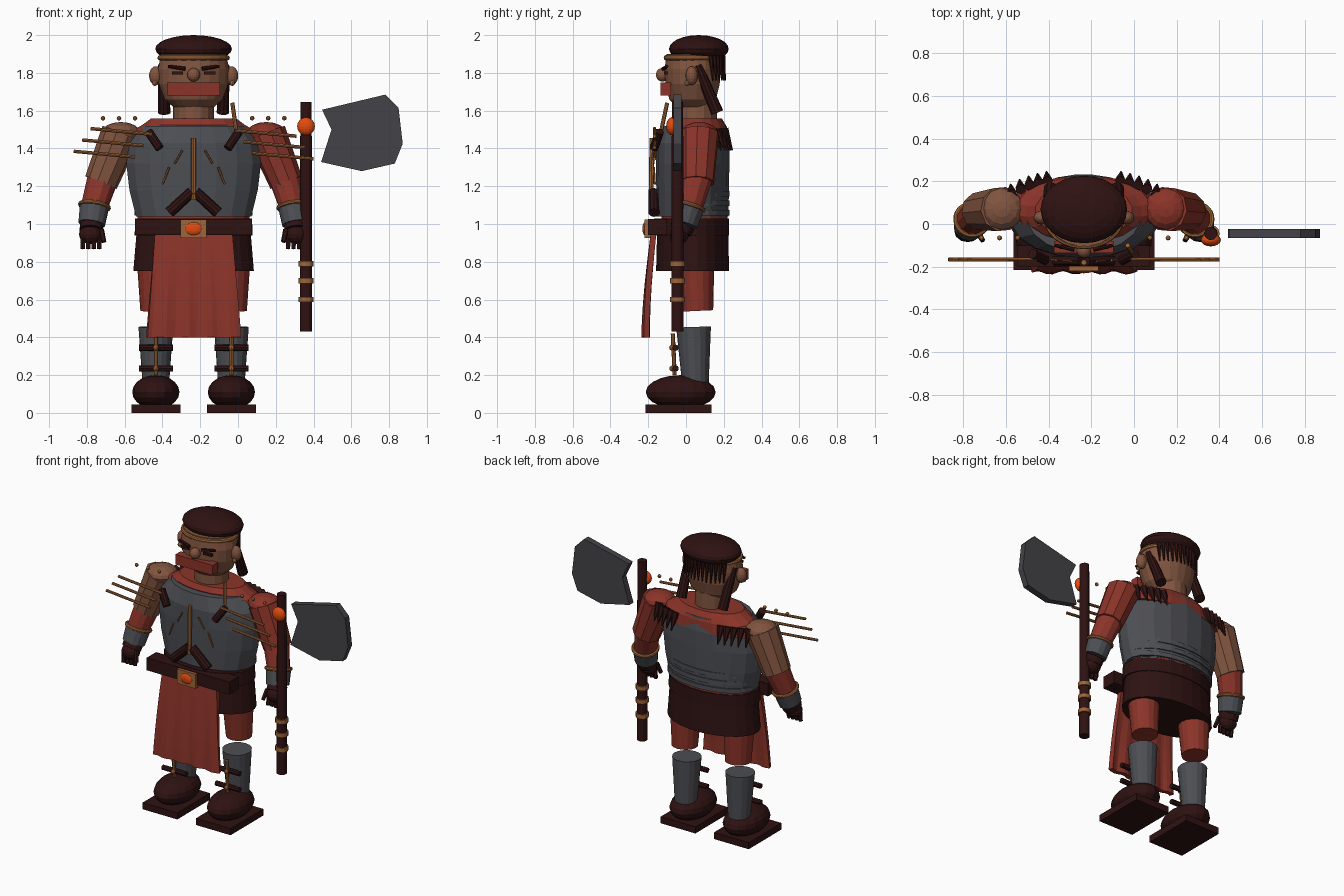
import bpy, bmesh, math
from mathutils import Vector, Matrix

if "Cube" in bpy.data.objects:
    bpy.data.objects.remove(bpy.data.objects["Cube"], do_unlink=True)

CX = -0.235  # centre line of the body


def material(name, rgb):
    m = bpy.data.materials.new(name)
    m.use_nodes = True
    m.diffuse_color = (*rgb, 1)
    m.node_tree.nodes["Principled BSDF"].inputs["Base Color"].default_value = (*rgb, 1)
    return m


LEATHER = material("dark leather", (0.028, 0.006, 0.006))
STEEL = material("steel", (0.075, 0.077, 0.088))
BLADE = material("blade steel", (0.056, 0.056, 0.066))
RED = material("red cloth", (0.26, 0.034, 0.022))
SKIN = material("skin", (0.22, 0.09, 0.05))
BRASS = material("brass", (0.34, 0.13, 0.04))
GEM = material("orange gem", (0.75, 0.07, 0.005))


def finish(name, bm, mat):
    bmesh.ops.recalc_face_normals(bm, faces=bm.faces)
    me = bpy.data.meshes.new(name)
    bm.to_mesh(me)
    bm.free()
    me.materials.append(mat)
    ob = bpy.data.objects.new(name, me)
    bpy.context.collection.objects.link(ob)
    return ob


def box(name, c, size, mat):
    bm = bmesh.new()
    bmesh.ops.create_cube(bm, size=1, matrix=Matrix.LocRotScale(Vector(c), None, Vector(size)))
    return finish(name, bm, mat)


def ball(name, c, r, mat, u=16, v=10):
    bm = bmesh.new()
    bmesh.ops.create_uvsphere(bm, u_segments=u, v_segments=v, radius=1,
                              matrix=Matrix.LocRotScale(Vector(c), None, Vector(r)))
    return finish(name, bm, mat)


def rod(name, p, q, r1, r2, mat, sides=12):
    p, q = Vector(p), Vector(q)
    rot = (q - p).to_track_quat('Z', 'Y').to_matrix().to_4x4()
    bm = bmesh.new()
    bmesh.ops.create_cone(bm, cap_ends=True, segments=sides, radius1=r1, radius2=r2,
                          depth=(q - p).length, matrix=Matrix.Translation((p + q) / 2) @ rot)
    return finish(name, bm, mat)


def loft(name, rings, mat, sides=16):
    """Stack elliptical rings given as (x, y, z, rx, ry)."""
    bm = bmesh.new()
    loops = []
    for x, y, z, rx, ry in rings:
        angles = [2 * math.pi * (i + 0.5) / sides for i in range(sides)]
        loops.append([bm.verts.new((x + rx * math.cos(a), y + ry * math.sin(a), z)) for a in angles])
    for a, b in zip(loops, loops[1:]):
        for i in range(sides):
            j = (i + 1) % sides
            bm.faces.new((a[i], a[j], b[j], b[i]))
    bm.faces.new(loops[0])
    bm.faces.new(loops[-1])
    return finish(name, bm, mat)


def ring(name, c, rx, ry, r, mat, rot=None):
    bpy.ops.mesh.primitive_torus_add(major_segments=24, minor_segments=8, major_radius=1,
                                     minor_radius=r / rx, location=c)
    ob = bpy.context.object
    ob.name = name
    ob.scale = (rx, ry, rx)
    if rot:
        ob.rotation_euler = Vector(rot).to_track_quat('Z', 'Y').to_euler()
    ob.data.materials.append(mat)


# Head
loft("head", [(CX, .04, 1.62, .11, .09), (CX, .035, 1.66, .155, .125), (CX, .035, 1.74, .185, .145),
              (CX, .035, 1.82, .19, .15), (CX, .04, 1.9, .175, .145)], SKIN, 20)
rod("neck", (CX, .055, 1.53), (CX, .055, 1.66), .108, .108, SKIN, 16)
ball("cap", (CX, .068, 1.927), (.203, .158, .073), LEATHER, 24, 12)
ring("headband", (CX, .035, 1.88), .178, .142, .014, BRASS)
ball("nose", (CX, -.125, 1.79), (.034, .034, .036), SKIN)
box("moustache", (CX, -.108, 1.715), (.28, .055, .068), RED)
for s, side in ((1, "left"), (-1, "right")):
    ball(side + "_ear", (CX + s * .2, .03, 1.785), (.036, .032, .05), SKIN)
    ball(side + "_earring", (CX + s * .205, .005, 1.745), (.014, .014, .014), BRASS, 8, 6)
    rod(side + "_brow", (CX + s * .045, -.12, 1.822), (CX + s * .135, -.1, 1.835), .011, .008, LEATHER, 8)
    box(side + "_eye", (CX + s * .085, -.107, 1.8), (.06, .02, .016), LEATHER)
    rod(side + "_braid", (CX + s * .165, .06, 1.84), (CX + s * .155, .165, 1.59), .025, .034, LEATHER, 10)
for i in range(13):
    a = math.radians(35 + i * 110 / 12)
    x, y = CX + .18 * math.cos(a), .045 + .15 * math.sin(a)
    rod("hair_strand", (x, y, 1.89), (x, y + .012, 1.76), .014, .004, LEATHER, 6)

# Torso
loft("breastplate", [(CX, .035, 1.04, .31, .19), (CX, .035, 1.18, .345, .192), (CX, .035, 1.32, .362, .195),
                     (CX, .035, 1.43, .345, .195), (CX, .04, 1.52, .27, .175)], STEEL, 18)
loft("shoulder_cloth", [(CX, .075, 1.43, .355, .152), (CX, .07, 1.5, .32, .15), (CX, .06, 1.525, .275, .15),
                        (CX, .06, 1.558, .23, .13)], RED, 18)
for z in (1.06, 1.11, 1.16):
    loft("back_band", [(CX, .05, z - .015, .315, .183), (CX, .05, z + .015, .315, .183)], STEEL, 24)
loft("waist_sash", [(CX, .045, 1.0, .3, .178), (CX, .045, 1.05, .3, .178)], RED, 20)

# Belt, skirt and apron
loft("skirt", [(CX, .035, .75, .322, .195), (CX, .035, .95, .305, .19)], LEATHER, 24)
loft("belt", [(CX, .03, .94, .315, .2), (CX, .03, 1.03, .312, .2)], LEATHER, 24)
box("belt_front", (CX, -.15, .985), (.62, .1, .085), LEATHER)
box("buckle", (CX, -.2, .975), (.138, .04, .098), BRASS)
ball("buckle_gem", (CX, -.215, .975), (.046, .016, .036), GEM)
bm = bmesh.new()
cols, rows = 20, 6
grid = [[bm.verts.new((CX + (u / cols - .5) * (.41 + .085 * v / rows),
                       -.172 - .042 * math.sin(v / rows * 1.5) + .008 * math.sin(u * 1.3) * v / rows,
                       .95 - .55 * v / rows)) for u in range(cols + 1)] for v in range(rows + 1)]
for v in range(rows):
    for u in range(cols):
        bm.faces.new((grid[v][u], grid[v + 1][u], grid[v + 1][u + 1], grid[v][u + 1]))
apron = finish("apron", bm, RED)
solid = apron.modifiers.new("thickness", 'SOLIDIFY')
solid.thickness, solid.offset = .03, 0

# Legs and arms
for s, side in ((1, "left"), (-1, "right")):
    x = CX + s * .2
    rod(side + "_thigh", (x, .062, .54), (x, .05, .8), .082, .1, RED, 16)
    rod(side + "_greave", (x, .05, .15), (x, .04, .455), .07, .092, STEEL, 16)
    ball(side + "_shoe", (x, -.028, .11), (.125, .185, .09), LEATHER)
    box(side + "_sole", (x, -.04, .023), (.26, .35, .045), LEATHER)
    rod(side + "_shin_rod", (x, -.07, .42), (x, -.06, .2), .011, .011, BRASS, 8)
    for z in (.345, .235):
        rod(side + "_shin_strap", (x - .09, -.055, z), (x + .09, -.055, z), .017, .017, LEATHER, 8)
        ball(side + "_strap_stud", (x, -.074, z), (.015, .015, .015), BRASS, 8, 6)

    def arm(u, y, z):
        return (CX + s * u, y, z)

    shoulder, elbow = arm(.385, .07, 1.48), arm(.49, .06, 1.22)
    wrist_top, wrist = arm(.525, .02, 1.095), arm(.54, -.01, 1.0)
    sleeve = RED if s > 0 else SKIN
    rod(side + "_upper_arm", shoulder, elbow, .106, .09, sleeve, 10)
    ball(side + "_shoulder", shoulder, (.105, .1, .06), sleeve, 12, 8)
    rod(side + "_forearm", arm(.48, .06, 1.245), wrist_top, .083, .072, RED, 12)
    rod(side + "_bracer", wrist_top, wrist, .079, .072, STEEL, 14)
    ring(side + "_bracer_rim", wrist_top, .077, .077, .011, BRASS, (s * .15, -.3, -1))
    rod(side + "_cuff", wrist, arm(.543, -.03, .965), .062, .062, LEATHER)
    ball(side + "_hand", arm(.545, -.035, .945), (.062, .05, .052), LEATHER, 12, 8)
    for i in range(4):
        fx = .5 + i * .029
        rod(side + "_finger", arm(fx, -.045, .94), arm(fx, -.055, .868), .015, .013, LEATHER, 6)
    rod(side + "_thumb", arm(.49, -.05, .97), arm(.475, -.075, .905), .016, .013, LEATHER, 6)

    # Fringe and studs of the shoulders
    for i in range(5):
        u = .17 + i * .042
        y = .075 + .16 * math.sqrt(1 - (u / .4) ** 2)
        rod(side + "_fringe", arm(u, y - .02, 1.5), arm(u + .005, y + .025, 1.39), .026, .004, LEATHER, 6)
    for i in range(3):
        ball(side + "_shoulder_stud", arm(.31 + i * .085, -.065, 1.56), (.012, .012, .012), BRASS, 8, 6)

    # Chest straps and trims
    rod(side + "_shoulder_strap", arm(.24, -.14, 1.49), arm(.18, -.17, 1.4), .024, .024, LEATHER, 10)
    rod(side + "_waist_strap", arm(.01, -.17, 1.17), arm(.13, -.17, 1.06), .028, .03, LEATHER, 10)
    rod(side + "_chest_trim", arm(.13, -.17, 1.3), arm(.165, -.165, 1.21), .006, .006, BRASS, 6)
    rod(side + "_upper_trim", arm(.06, -.175, 1.39), arm(.1, -.17, 1.32), .005, .005, BRASS, 6)
    for i in range(3):
        inner, outer = .22 + i * .045, .545 + i * .045
        z = 1.485 - i * .06
        rod(side + "_shoulder_spike", arm(inner, -.165, z - s * -.01), arm(outer, -.167, z - s * .02),
            .009, .009, BRASS, 8)
rod("chest_rod", (CX, -.185, 1.13), (CX, -.18, 1.455), .013, .013, BRASS, 8)
rod("collar_pin", (-.03, -.1, 1.64), (-.01, -.13, 1.5), .011, .011, BRASS, 8)

# Axe
rod("axe_shaft", (.36, -.045, .43), (.36, -.045, 1.645), .033, .03, LEATHER, 12)
for z in (.6, .7, .79):
    rod("shaft_ring", (.36, -.045, z - .014), (.36, -.045, z + .014), .041, .041, BRASS, 12)
ball("axe_gem", (.36, -.075, 1.517), (.047, .03, .047), GEM)
outline = [(.445, 1.605), (.78, 1.685), (.85, 1.615), (.872, 1.425), (.83, 1.32),
           (.655, 1.28), (.44, 1.328), (.495, 1.5)]
bm = bmesh.new()
face = bm.faces.new([bm.verts.new((x, -.066, z)) for x, z in outline])
ext = bmesh.ops.extrude_face_region(bm, geom=[face])
bmesh.ops.translate(bm, vec=(0, .043, 0), verts=[e for e in ext["geom"] if isinstance(e, bmesh.types.BMVert)])
finish("axe_blade", bm, BLADE)
